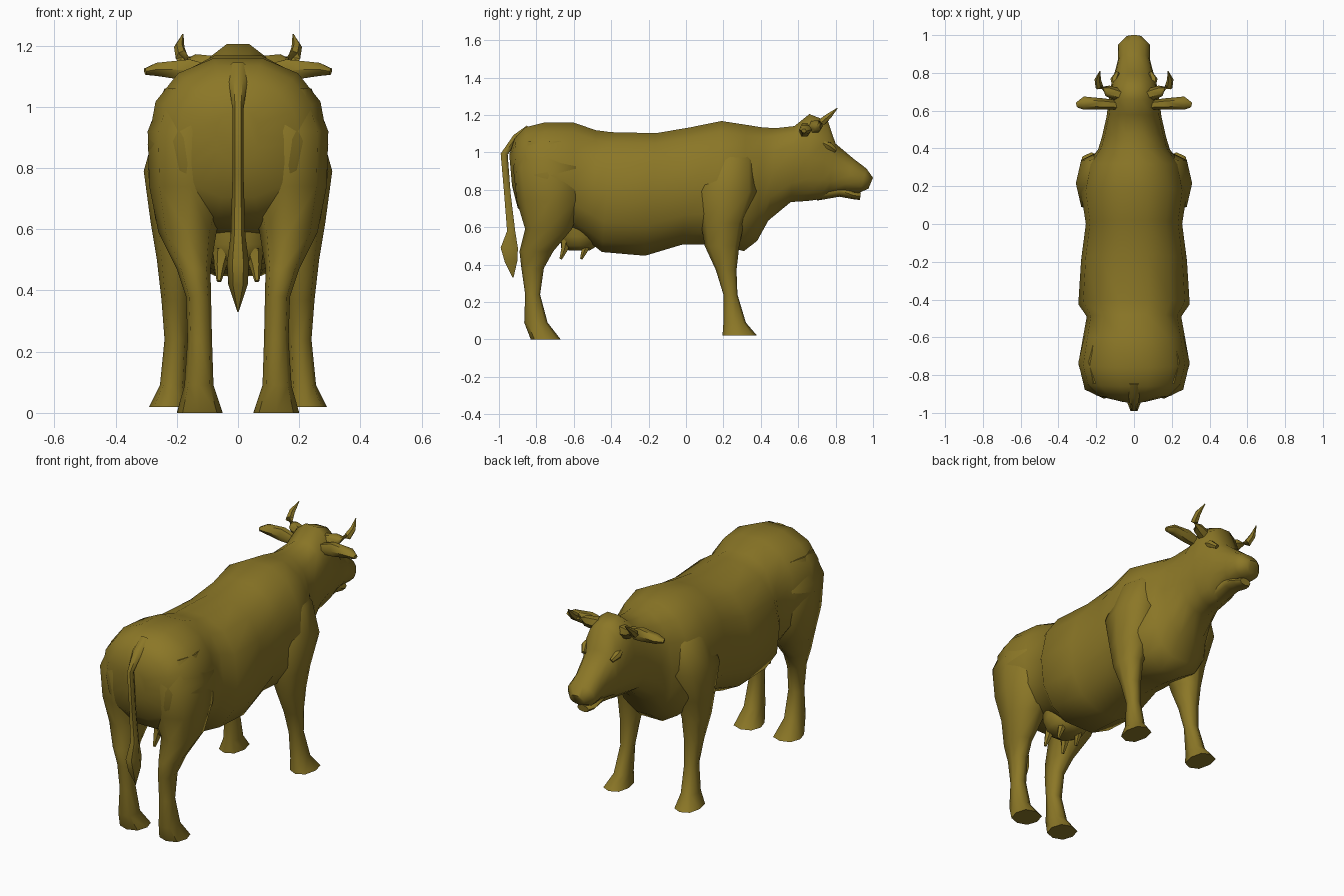
import bpy, bmesh, math
from mathutils import Vector

hide = bpy.data.materials.new("olive brown hide")
hide.diffuse_color = (0.26, 0.185, 0.02, 1)


def finish(name, bm, angle=55):
    bmesh.ops.recalc_face_normals(bm, faces=bm.faces)
    me = bpy.data.meshes.new(name)
    bm.to_mesh(me)
    bm.free()
    me.materials.append(hide)
    ob = bpy.data.objects.new(name, me)
    bpy.context.collection.objects.link(ob)
    bpy.ops.object.select_all(action='DESELECT')
    ob.select_set(True)
    bpy.context.view_layer.objects.active = ob
    bpy.ops.object.shade_smooth_by_angle(angle=math.radians(angle))
    return ob


def oval(centre, u, v, n=8, p=2.0, start=0.0):
    """Superellipse ring spanned by half-axis vectors u and v."""
    ring = []
    for i in range(n):
        a = start + 2 * math.pi * i / n
        c, s = math.cos(a), math.sin(a)
        c = math.copysign(abs(c) ** (2 / p), c) if abs(c) > 1e-6 else 0
        s = math.copysign(abs(s) ** (2 / p), s) if abs(s) > 1e-6 else 0
        ring.append(Vector(centre) + Vector(u) * c + Vector(v) * s)
    return ring


def loft(name, rings, mirror=False, angle=55):
    bm = bmesh.new()
    for side in ((1, -1) if mirror else (1,)):
        vs = [[bm.verts.new((q.x * side, q.y, q.z)) for q in r] for r in rings]
        n = len(vs[0])
        for a, b in zip(vs, vs[1:]):
            for i in range(n):
                bm.faces.new((a[i], a[(i + 1) % n], b[(i + 1) % n], b[i]))
        bm.faces.new(vs[0])
        bm.faces.new(vs[-1])
    return finish(name, bm, angle)


def spine_rings(rows, n, p):
    """Rings from top point (y, z), bottom point (y, z) and half width."""
    out = []
    for yt, zt, yb, zb, w in rows:
        t, b = Vector((0, yt, zt)), Vector((0, yb, zb))
        out.append(oval((t + b) / 2, (w, 0, 0), (t - b) / 2, n, p))
    return out


def tube(pts, n=6):
    """Rings along (x, y, z, half width a, half width b) points."""
    P = [Vector(q[:3]) for q in pts]
    out = []
    for i, q in enumerate(pts):
        d = (P[min(i + 1, len(P) - 1)] - P[max(i - 1, 0)]).normalized()
        ref = Vector((1, 0, 0)) if abs(d.x) < 0.6 else Vector((0, 1, 0))
        v = d.cross(ref).normalized()
        u = v.cross(d)
        out.append(oval(P[i], u * q[3], v * q[4], n))
    return out


# Torso, neck and head in one loft from rump to nose
loft("body_and_head", spine_rings([
    (-0.945, 0.99, -0.93, 0.82, 0.07),
    (-0.915, 1.08, -0.90, 0.70, 0.20),
    (-0.86, 1.14, -0.83, 0.62, 0.265),
    (-0.76, 1.165, -0.72, 0.59, 0.295),
    (-0.60, 1.165, -0.60, 0.57, 0.27),
    (-0.48, 1.125, -0.50, 0.50, 0.25),
    (-0.40, 1.115, -0.45, 0.46, 0.295),
    (-0.16, 1.11, -0.22, 0.44, 0.28),
    (0.02, 1.14, -0.02, 0.50, 0.255),
    (0.19, 1.175, 0.14, 0.50, 0.28),
    (0.32, 1.155, 0.31, 0.465, 0.25),
    (0.41, 1.14, 0.38, 0.52, 0.19),
    (0.48, 1.135, 0.44, 0.63, 0.17),
    (0.58, 1.145, 0.56, 0.73, 0.145),
    (0.66, 1.21, 0.65, 0.735, 0.135),
    (0.76, 1.17, 0.72, 0.745, 0.12),
    (0.80, 1.05, 0.76, 0.77, 0.108),
    (0.90, 0.965, 0.84, 0.785, 0.085),
    (0.965, 0.915, 0.93, 0.785, 0.085),
    (1.00, 0.865, 0.975, 0.805, 0.045)], 14, 2.3))

# Lower jaw and lip
loft("lower_jaw", spine_rings([
    (0.70, 0.85, 0.70, 0.742, 0.06),
    (0.82, 0.83, 0.82, 0.763, 0.06),
    (0.90, 0.79, 0.89, 0.750, 0.055),
    (0.935, 0.785, 0.93, 0.745, 0.035)], 8, 2.3))


def leg(name, rows):
    rings = [oval(((x0 + x1) / 2, (y0 + y1) / 2, z), ((x1 - x0) / 2, 0, 0),
                  (0, (y1 - y0) / 2, 0), 8, 2.4) for z, y0, y1, x0, x1 in rows]
    loft(name, rings, mirror=True)


# Legs: height, back, front, inner, outer
leg("front_legs", [
    (0.02, 0.195, 0.38, 0.16, 0.29),
    (0.09, 0.20, 0.32, 0.17, 0.255),
    (0.24, 0.20, 0.275, 0.165, 0.24),
    (0.37, 0.16, 0.27, 0.155, 0.25),
    (0.50, 0.10, 0.285, 0.14, 0.265),
    (0.62, 0.08, 0.31, 0.10, 0.285),
    (0.79, 0.05, 0.38, 0.08, 0.308),
    (0.96, 0.10, 0.37, 0.06, 0.26),
    (1.05, 0.15, 0.32, 0.04, 0.18)])
leg("hind_legs", [
    (0.0, -0.83, -0.67, 0.05, 0.20),
    (0.09, -0.865, -0.74, 0.08, 0.175),
    (0.24, -0.86, -0.78, 0.085, 0.165),
    (0.38, -0.88, -0.76, 0.088, 0.17),
    (0.47, -0.89, -0.71, 0.09, 0.20),
    (0.59, -0.86, -0.61, 0.07, 0.26),
    (0.74, -0.905, -0.55, 0.02, 0.29),
    (0.92, -0.925, -0.54, 0.02, 0.295),
    (1.06, -0.88, -0.58, 0.02, 0.24)])

# Tail with tuft
loft("tail", tube([
    (0, -0.84, 1.13, 0.035, 0.02), (0, -0.91, 1.08, 0.03, 0.02),
    (0, -0.972, 0.99, 0.018, 0.022), (0, -0.955, 0.78, 0.018, 0.02),
    (0, -0.935, 0.58, 0.024, 0.025), (0, -0.945, 0.49, 0.036, 0.053),
    (0, -0.935, 0.42, 0.032, 0.04), (0, -0.925, 0.33, 0.002, 0.003)]))

# Ears and horns
loft("ears", tube([
    (0.09, 0.63, 1.11, 0.025, 0.03), (0.16, 0.635, 1.12, 0.03, 0.04),
    (0.265, 0.64, 1.122, 0.035, 0.025), (0.303, 0.63, 1.115, 0.014, 0.012)]), True)
loft("horns", tube([
    (0.07, 0.68, 1.13, 0.035, 0.04), (0.14, 0.705, 1.145, 0.03, 0.03),
    (0.185, 0.73, 1.165, 0.022, 0.022), (0.192, 0.765, 1.195, 0.017, 0.017),
    (0.18, 0.81, 1.237, 0.002, 0.002)]), True)

# Brow ridges over the eyes
loft("eyes", tube([
    (0.105, 0.735, 1.05, 0.012, 0.012), (0.103, 0.765, 1.035, 0.022, 0.022),
    (0.088, 0.80, 1.01, 0.012, 0.012)]), True)

# Udder
loft("udder", [oval((0, -0.57, z), (r, 0, 0), (0, r * 0.95, 0), 10)
               for z, r in ((0.64, 0.13), (0.55, 0.125), (0.50, 0.105), (0.475, 0.06))])

# Teats
for k, y in (("front", -0.53), ("rear", -0.64)):
    loft(k + "_teats", tube([
        (0.05, y, 0.53, 0.032, 0.032), (0.058, y - 0.01, 0.48, 0.02, 0.02),
        (0.062, y - 0.03, 0.43, 0.008, 0.008)]), True)
